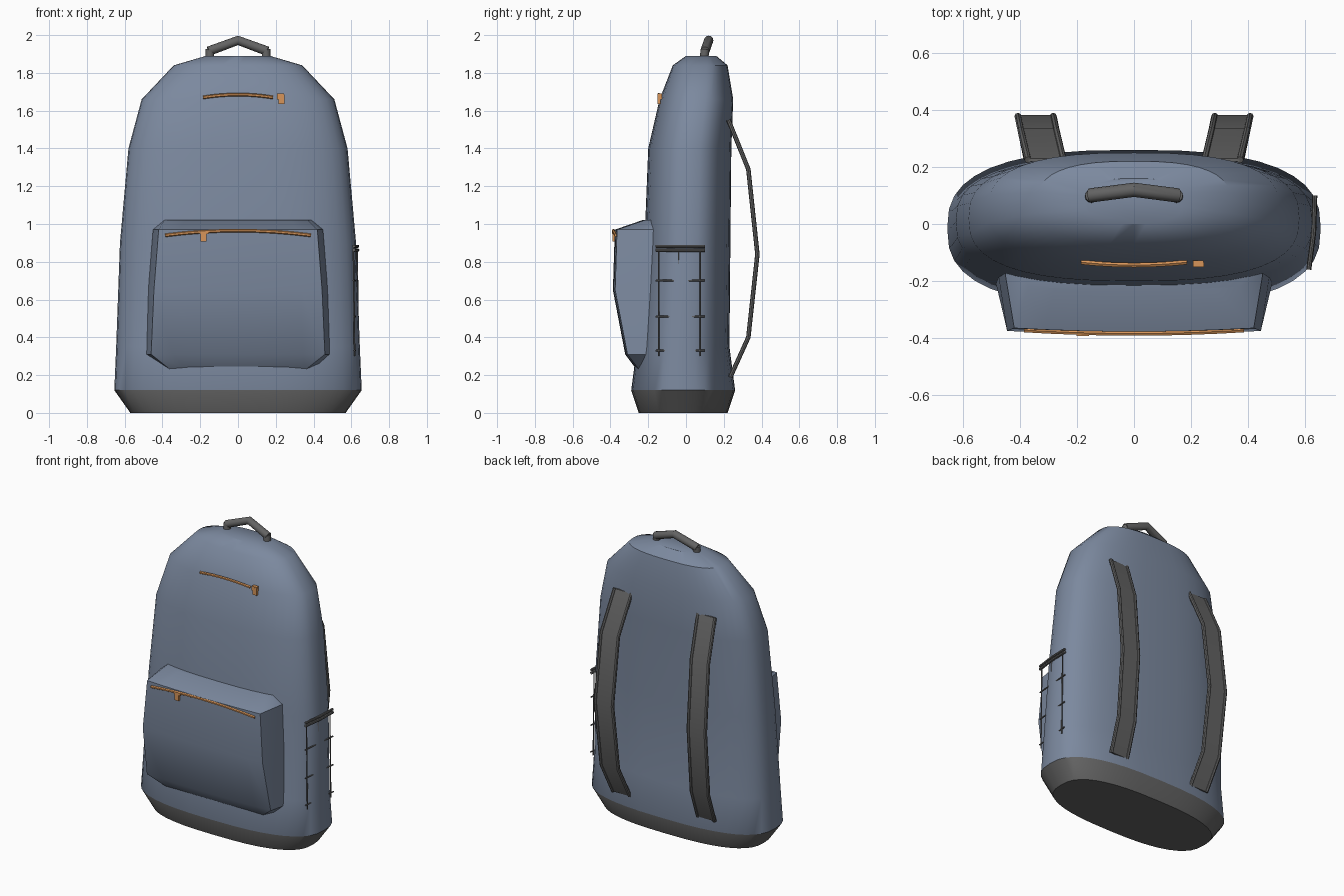
import bpy, bmesh, math
from mathutils import Vector

cube = bpy.data.objects.get("Cube")
if cube:
    bpy.data.objects.remove(cube, do_unlink=True)


def material(name, rgb):
    m = bpy.data.materials.new(name)
    m.use_nodes = True
    m.diffuse_color = (*rgb, 1)
    m.node_tree.nodes["Principled BSDF"].inputs["Base Color"].default_value = (*rgb, 1)
    return m


FABRIC = material("slate_blue_fabric", (0.20, 0.25, 0.345))
DARK = material("dark_grey_webbing", (0.125, 0.125, 0.125))
ORANGE = material("orange_zip", (0.68, 0.30, 0.10))


def finish(name, bm, mats, angle=35):
    """Turn a bmesh into a shaded object."""
    bmesh.ops.recalc_face_normals(bm, faces=bm.faces)
    me = bpy.data.meshes.new(name)
    bm.to_mesh(me)
    bm.free()
    for m in mats:
        me.materials.append(m)
    ob = bpy.data.objects.new(name, me)
    bpy.context.collection.objects.link(ob)
    bpy.ops.object.select_all(action='DESELECT')
    ob.select_set(True)
    bpy.context.view_layer.objects.active = ob
    bpy.ops.object.shade_smooth_by_angle(angle=math.radians(angle))
    return ob


def loft(rings):
    """Skin closed rings of equal length and cap both ends."""
    bm = bmesh.new()
    rows = [[bm.verts.new(p) for p in r] for r in rings]
    n = len(rows[0])
    for a, b in zip(rows, rows[1:]):
        for i in range(n):
            j = (i + 1) % n
            bm.faces.new((a[i], a[j], b[j], b[i]))
    bm.faces.new(rows[0])
    bm.faces.new(rows[-1])
    return bm


def tube(name, points, radius, mat, sides=8, angle=35):
    """Mitred round tube along a path."""
    pts = [Vector(p) for p in points]
    rings = []
    for i, p in enumerate(pts):
        d_in = (p - pts[max(i - 1, 0)]).normalized()
        d_out = (pts[min(i + 1, len(pts) - 1)] - p).normalized()
        t = (d_in + d_out).normalized()
        ref = Vector((0, 1, 0)) if abs(t.y) < 0.8 else Vector((1, 0, 0))
        u = t.cross(ref).normalized()
        v = t.cross(u)
        rings.append([p + radius * (u * math.cos(a) + v * math.sin(a))
                      for a in (math.tau * k / sides for k in range(sides))])
    return finish(name, loft(rings), [mat], angle)


def box(name, centre, size, mat):
    bm = bmesh.new()
    bmesh.ops.create_cube(bm, size=1)
    for v in bm.verts:
        v.co = Vector(centre) + v.co * Vector(size)
    return finish(name, bm, [mat])


# Main bag: rounded oval sections (height, half width, front y, back y)
def oval(z, half, front, back, n=40, power=2 / 2.65):
    mid, depth = (front + back) / 2, (back - front) / 2
    ring = []
    for k in range(n):
        c, s = math.cos(math.tau * k / n), math.sin(math.tau * k / n)
        ring.append((half * math.copysign(abs(c) ** power, c),
                     mid + depth * math.copysign(abs(s) ** power, s), z))
    return ring


sections = [(0, 0.57, -0.25, 0.22), (0.12, 0.655, -0.29, 0.26),
            (0.35, 0.645, -0.26, 0.23), (0.9, 0.625, -0.22, 0.235),
            (1.4, 0.58, -0.20, 0.24), (1.66, 0.51, -0.14, 0.25),
            (1.84, 0.34, -0.07, 0.22), (1.89, 0.17, 0.0, 0.16)]
body = finish("main_bag", loft([oval(*s) for s in sections]), [FABRIC, DARK])
for f in body.data.polygons:
    f.material_index = int(f.center.z < 0.11)

# Front pocket: bulging rows (height, half width, front y, bevel)
rows = [(0.23, 0.41, -0.25, 0.05), (0.31, 0.49, -0.31, 0.03),
        (0.65, 0.475, -0.375, 0.03), (0.97, 0.45, -0.365, 0.03),
        (1.02, 0.39, -0.22, 0.02)]
rings = []
for z, half, front, bevel in rows:
    ring = [(half, -0.16, z), (half, -0.185, z)]
    for k in range(9):
        t = 1 - k / 4
        ring.append((t * (half - bevel), front - 0.012 * (1 - t * t), z))
    ring += [(-half, -0.185, z), (-half, -0.16, z)]
    rings.append(ring)
finish("front_pocket", loft(rings), [FABRIC], 40)


# Zips with pull tabs
def zip_line(name, half, y_end, y_mid, z_end, z_mid, radius):
    pts = []
    for k in range(9):
        t = k / 4 - 1
        w = 1 - t * t
        pts.append((half * t, y_end + (y_mid - y_end) * w, z_end + (z_mid - z_end) * w))
    tube(name, pts, radius, ORANGE, 6)


zip_line("pocket_zip", 0.385, -0.372, -0.384, 0.94, 0.965, 0.009)
zip_line("top_zip", 0.185, -0.134, -0.144, 1.67, 1.685, 0.009)
box("pocket_zip_pull", (-0.183, -0.382, 0.935), (0.03, 0.016, 0.055), ORANGE)
box("pocket_zip_slider", (-0.18, -0.382, 0.955), (0.045, 0.02, 0.018), ORANGE)
box("top_zip_pull", (0.23, -0.143, 1.66), (0.03, 0.016, 0.05), ORANGE)
box("top_zip_slider", (0.225, -0.139, 1.675), (0.036, 0.022, 0.03), ORANGE)

# Carry handle
tube("carry_handle", [(-0.155, 0.10, 1.915), (0, 0.12, 1.972), (0.155, 0.10, 1.915)],
     0.025, DARK, 12)
for side, s in (("left", 1), ("right", -1)):
    tube(f"{side}_handle_post", [(s * 0.15, 0.095, 1.86), (s * 0.148, 0.10, 1.925)],
         0.023, DARK, 12)

# Shoulder straps with piped edges: centre x, y, z down the back
path = [(0.31, 0.225, 1.55), (0.335, 0.33, 1.29), (0.345, 0.378, 0.84),
        (0.335, 0.33, 0.40), (0.315, 0.235, 0.19)]
for side, s in (("left", 1), ("right", -1)):
    web = []
    for x, y, z in path:
        web.append([(s * x + dx, y + dy, z) for dx, dy in
                    ((-0.06, -0.005), (0.06, -0.005), (0.06, 0.005), (-0.06, 0.005))])
    finish(f"{side}_strap", loft(web), [DARK], 20)
    for edge, e in (("inner", -0.062), ("outer", 0.062)):
        tube(f"{side}_strap_{edge}_piping", [(s * (x + e), y, z) for x, y, z in path],
             0.012, DARK)


# Side net on the left: its cords cut through the bulge of the bag
def net_x(y, z):
    return 0.627 + 0.09 * y - 0.012 * (z - 0.6)


for z in (0.33, 0.51, 0.70):
    tube("net_cross_cord", [(net_x(y, z), y, z) for y in (-0.16, 0.10)], 0.005, DARK, 6)
for y in (-0.145, -0.04, 0.075):
    tube("net_upright_cord", [(net_x(y, z), y, z) for z in (0.30, 0.87)], 0.004, DARK, 6)
for z, r in ((0.862, 0.009), (0.882, 0.008)):
    tube("net_top_band", [(0.613, -0.16, z), (0.63, -0.03, z), (0.634, 0.10, z)], r, DARK)
